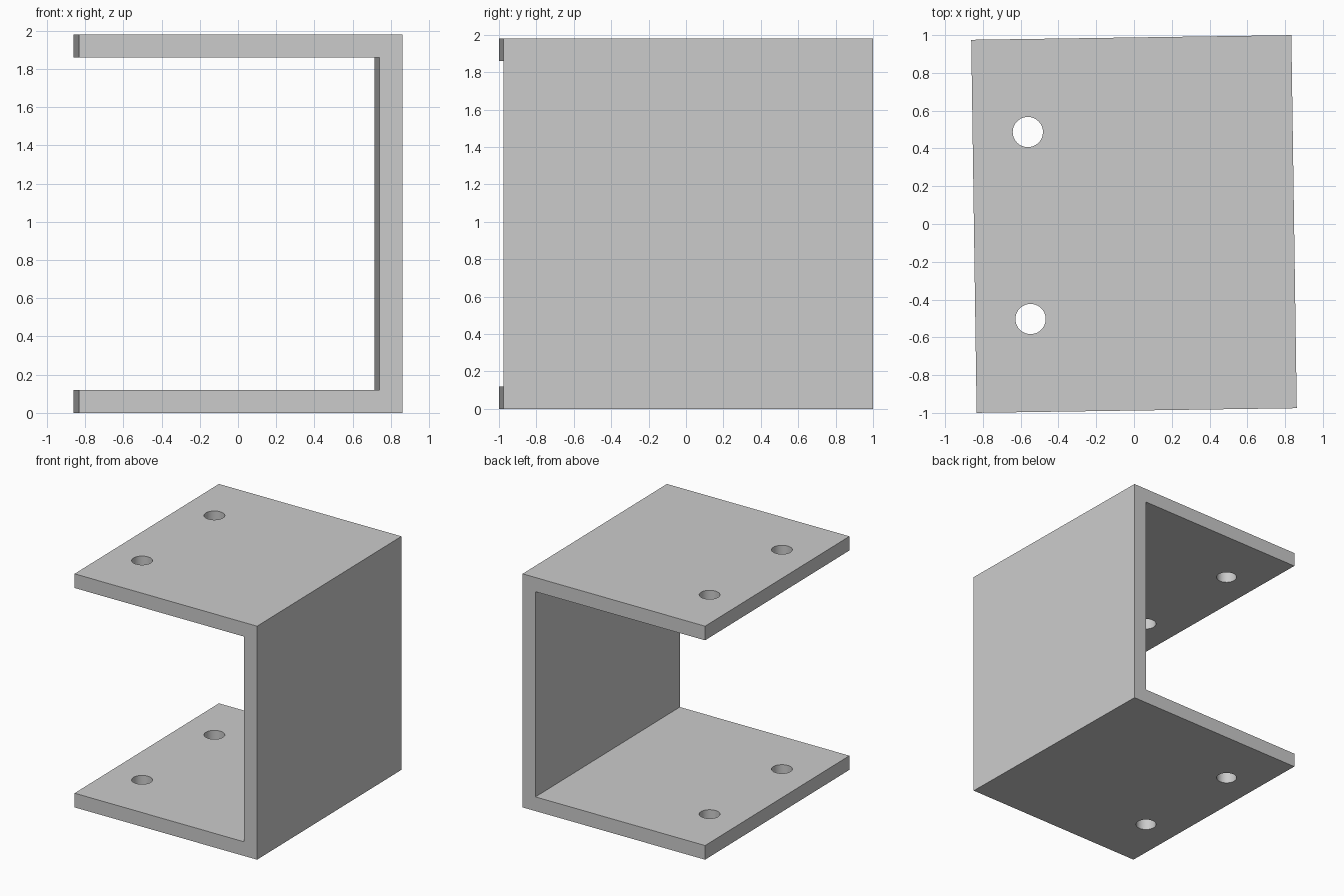
import bpy
import bmesh
from mathutils import Matrix

if "Cube" in bpy.data.objects:
    bpy.data.objects.remove(bpy.data.objects["Cube"], do_unlink=True)

WIDTH, DEPTH, HEIGHT, WALL = 1.695, 1.975, 1.98, 0.12
HOLE_X, HOLE_Y, HOLE_R = -0.555, 0.495, 0.08
TURN = Matrix.Rotation(0.0145, 4, "Z")

# Plain grey metal
grey = bpy.data.materials.new("grey_metal")
grey.use_nodes = True
colour = (0.6, 0.6, 0.6, 1)
grey.diffuse_color = colour
grey.node_tree.nodes["Principled BSDF"].inputs["Base Color"].default_value = colour


def add_object(name, bm):
    mesh = bpy.data.meshes.new(name)
    bmesh.ops.recalc_face_normals(bm, faces=bm.faces)
    bm.to_mesh(mesh)
    bm.free()
    mesh.materials.append(grey)
    obj = bpy.data.objects.new(name, mesh)
    bpy.context.collection.objects.link(obj)
    obj.matrix_world = TURN
    return obj


# Channel: a C profile, open to the right, extruded front to back
x0, x1 = -WIDTH / 2, WIDTH / 2
profile = [(x0, 0), (x1, 0), (x1, HEIGHT), (x0, HEIGHT),
           (x0, HEIGHT - WALL), (x1 - WALL, HEIGHT - WALL),
           (x1 - WALL, WALL), (x0, WALL)]
bm = bmesh.new()
face = bm.faces.new([bm.verts.new((x, -DEPTH / 2, z)) for x, z in profile])
new = bmesh.ops.extrude_face_region(bm, geom=[face])["geom"]
bmesh.ops.translate(bm, vec=(0, DEPTH, 0),
                    verts=[v for v in new if isinstance(v, bmesh.types.BMVert)])
channel = add_object("channel_bracket", bm)

# Bolt holes: two drills, each through both flanges
bm = bmesh.new()
for side in (-1, 1):
    place = Matrix.Translation((HOLE_X, side * HOLE_Y, HEIGHT / 2))
    bmesh.ops.create_cone(bm, cap_ends=True, segments=48, radius1=HOLE_R,
                          radius2=HOLE_R, depth=HEIGHT + 1, matrix=place)
drills = add_object("hole_cutter", bm)
drills.hide_render = True

bpy.ops.object.select_all(action="DESELECT")
bpy.context.view_layer.objects.active = channel
channel.select_set(True)
cut = channel.modifiers.new("bolt_holes", "BOOLEAN")
cut.operation = "DIFFERENCE"
cut.solver = "EXACT"
cut.object = drills
bpy.ops.object.modifier_apply(modifier=cut.name)
bpy.data.objects.remove(drills, do_unlink=True)
bpy.ops.object.shade_smooth_by_angle(angle=0.5)
